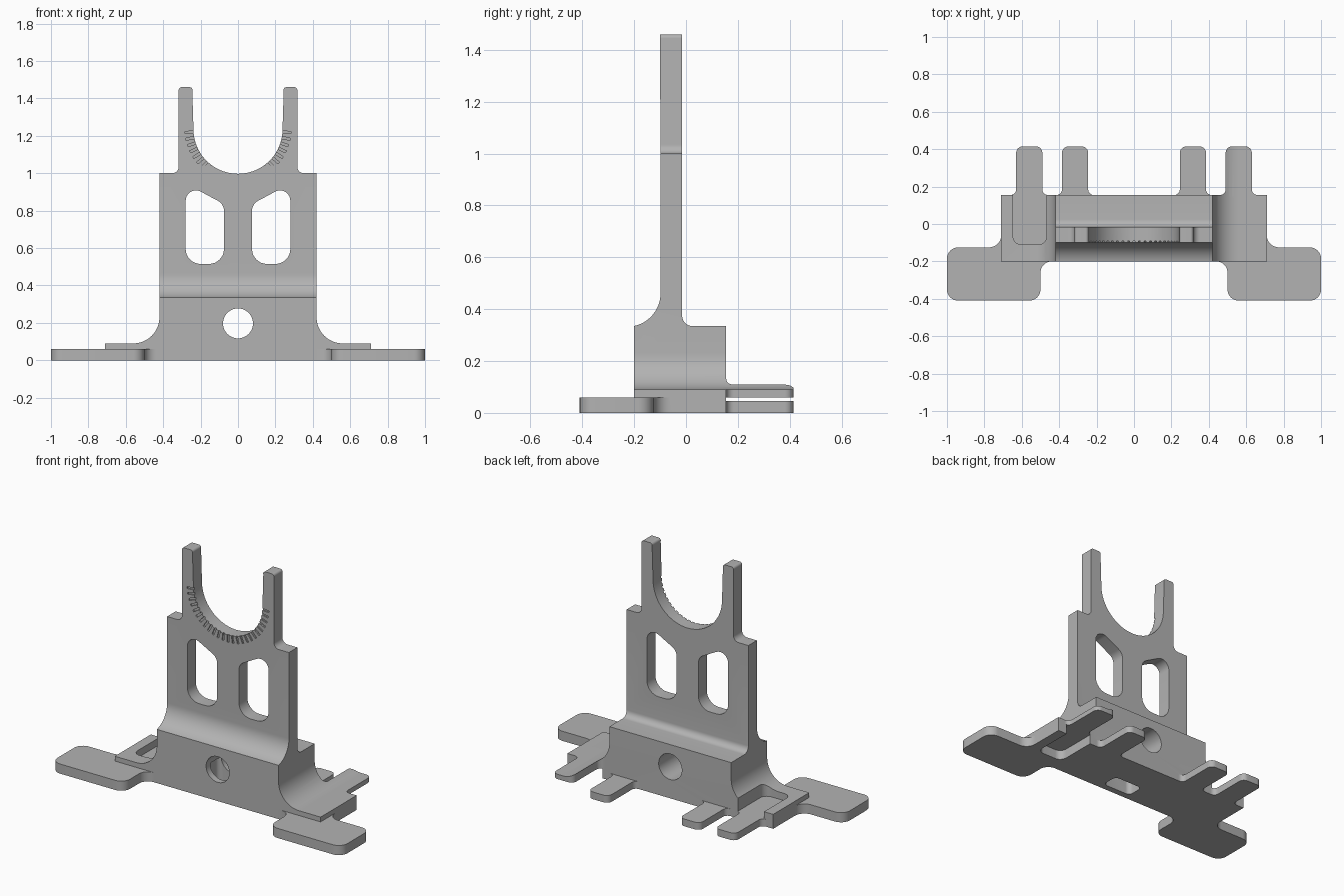
import bpy, bmesh
from math import pi, sin, cos, radians
from mathutils import Vector, Matrix

cube = bpy.data.objects.get("Cube")
if cube:
    bpy.data.objects.remove(cube, do_unlink=True)

grey = bpy.data.materials.new("grey_plastic")
grey.use_nodes = True
tone = (0.45, 0.45, 0.45, 1)
grey.diffuse_color = tone
grey.node_tree.nodes["Principled BSDF"].inputs["Base Color"].default_value = tone


def arc(cx, cy, r, start, end, steps=16):
    angles = [radians(start + (end - start) * i / steps) for i in range(steps + 1)]
    return [(cx + r * cos(a), cy + r * sin(a)) for a in angles]


def rounded(corners, steps=8):
    """Outline from (a, b) or (a, b, radius) corners, with tangent arcs."""
    out = []
    for i, c in enumerate(corners):
        p = Vector(c[:2])
        if len(c) < 3:
            out.append(tuple(p))
            continue
        u = (Vector(corners[i - 1][:2]) - p).normalized()
        v = (Vector(corners[(i + 1) % len(corners)][:2]) - p).normalized()
        half = u.angle(v) / 2
        centre = p + (u + v).normalized() * (c[2] / sin(half))
        reach = c[2] / (sin(half) / cos(half))
        start, end = p + u * reach - centre, p + v * reach - centre
        swing = start.angle_signed(end)
        for k in range(steps + 1):
            out.append(tuple(centre + Matrix.Rotation(-swing * k / steps, 2) @ start))
    return out


def prism(name, outline, axis, low, high):
    """Extrude a closed outline along one axis."""
    place = {"X": lambda a, b, t: (t, a, b),
             "Y": lambda a, b, t: (a, t, b),
             "Z": lambda a, b, t: (a, b, t)}[axis]
    bm = bmesh.new()
    face = bm.faces.new([bm.verts.new(place(a, b, low)) for a, b in outline])
    ext = bmesh.ops.extrude_face_region(bm, geom=[face])
    verts = [g for g in ext["geom"] if isinstance(g, bmesh.types.BMVert)]
    bmesh.ops.translate(bm, verts=verts, vec=place(0, 0, high - low))
    bmesh.ops.recalc_face_normals(bm, faces=bm.faces)
    mesh = bpy.data.meshes.new(name)
    bm.to_mesh(mesh)
    bm.free()
    mesh.materials.append(grey)
    obj = bpy.data.objects.new(name, mesh)
    bpy.context.collection.objects.link(obj)
    return obj


def combine(target, other, mode):
    """Apply a boolean and drop the helper."""
    mod = target.modifiers.new(mode, "BOOLEAN")
    mod.operation, mod.solver, mod.object = mode, "EXACT", other
    bpy.context.view_layer.objects.active = target
    bpy.ops.object.modifier_apply(modifier=mod.name)
    bpy.data.objects.remove(other, do_unlink=True)


def flip(outline, side):
    return [(a * side, b) for a, b in outline]


# Front silhouette: flared foot, upright, shoulders, prongs and round cradle
half = rounded([(0.71, 0), (0.71, 0.09), (0.42, 0.09, 0.14), (0.42, 1.0),
                (0.317, 1.0, 0.035), (0.317, 1.46, 0.015), (0.238, 1.46, 0.015)], 12)
half += arc(0, 1.235, 0.238, 0, -90, 24)
front = half + [(-a, b) for a, b in reversed(half[:-1])]

# Side silhouette: thick block that sweeps into a thin upright
side_outline = [(-0.2, 0)] + arc(-0.228, 0.462, 0.13, -77.5, 0)
side_outline += [(-0.1, 1.6), (-0.015, 1.6)]
side_outline += arc(0.025, 0.375, 0.04, 180, 270, 8) + [(0.155, 0.335), (0.155, 0)]

stand = prism("bracket_body", front, "Y", -0.3, 0.3)
combine(stand, prism("side_trim", side_outline, "X", -1, 1), "INTERSECT")

# Windows through the upright
window = rounded([(0.075, 0.515, 0.08), (0.28, 0.515, 0.08),
                  (0.28, 0.945, 0.055), (0.075, 0.835, 0.06)])
for s in (1, -1):
    combine(stand, prism("window_cutter", flip(window, s), "Y", -0.3, 0.1), "DIFFERENCE")

# Round hole through the block, with a pocket below it
combine(stand, prism("hole_cutter", arc(0, 0.197, 0.08, 0, 354, 59), "Y", -0.5, 0.5), "DIFFERENCE")
pocket = rounded([(-0.1, -0.16, 0.03), (0.1, -0.16, 0.03), (0.1, -0.05, 0.03), (-0.1, -0.05, 0.03)])
combine(stand, prism("pocket_cutter", pocket, "Z", -0.1, 0.2), "DIFFERENCE")

# Interlocking slots: open upward on the right, downward on the left
slot = rounded([(0.467, -0.11, 0.045), (0.647, -0.11, 0.045), (0.647, 0.3), (0.467, 0.3)])
combine(stand, prism("slot_cutter", flip(slot, -1), "Z", 0.045, 0.4), "DIFFERENCE")
combine(stand, prism("slot_cutter", slot, "Z", -0.1, 0.06), "DIFFERENCE")

# Scale marks engraved around the cradle
marks = 25
for i in range(marks):
    a = pi + pi * (i + 0.5) / marks
    along, across = Vector((cos(a), sin(a))), Vector((-sin(a), cos(a))) * 0.006
    near, far = along * 0.22, along * 0.283
    outline = [tuple(p + Vector((0, 1.235))) for p in
               (near - across, far - across, far + across, near + across)]
    combine(stand, prism("mark_cutter", outline, "Y", -0.15, -0.091), "DIFFERENCE")


# Rear tabs with filleted roots
def tab_outline(x):
    a, b = x - 0.07, x + 0.07
    return rounded([(a - 0.04, 0.14), (b + 0.04, 0.14), (b + 0.04, 0.155), (b, 0.155, 0.03),
                    (b, 0.415, 0.035), (a, 0.415, 0.035), (a, 0.155, 0.03), (a - 0.04, 0.155)])


for x in (-0.56, -0.315, 0.315):
    combine(stand, prism("lower_tab", tab_outline(x), "Z", 0, 0.045), "UNION")
upper = prism("upper_tab", tab_outline(0.56), "Z", 0.06, 0.3)
combine(upper, prism("tab_trim", front, "Y", 0, 0.6), "INTERSECT")
combine(stand, upper, "UNION")

# Mounting ears at the front corners
ear = rounded([(0.5, -0.41, 0.06), (1.0, -0.41, 0.06), (1.0, -0.125, 0.06), (0.71, -0.125, 0.065),
               (0.71, 0), (0.67, 0), (0.67, -0.18), (0.42, -0.18), (0.42, -0.2), (0.5, -0.2, 0.06)])
for s in (1, -1):
    combine(stand, prism("mounting_ear", flip(ear, s), "Z", 0, 0.06), "UNION")

bpy.ops.object.select_all(action="DESELECT")
stand.select_set(True)
bpy.context.view_layer.objects.active = stand
bpy.ops.object.shade_smooth_by_angle(angle=radians(30))
